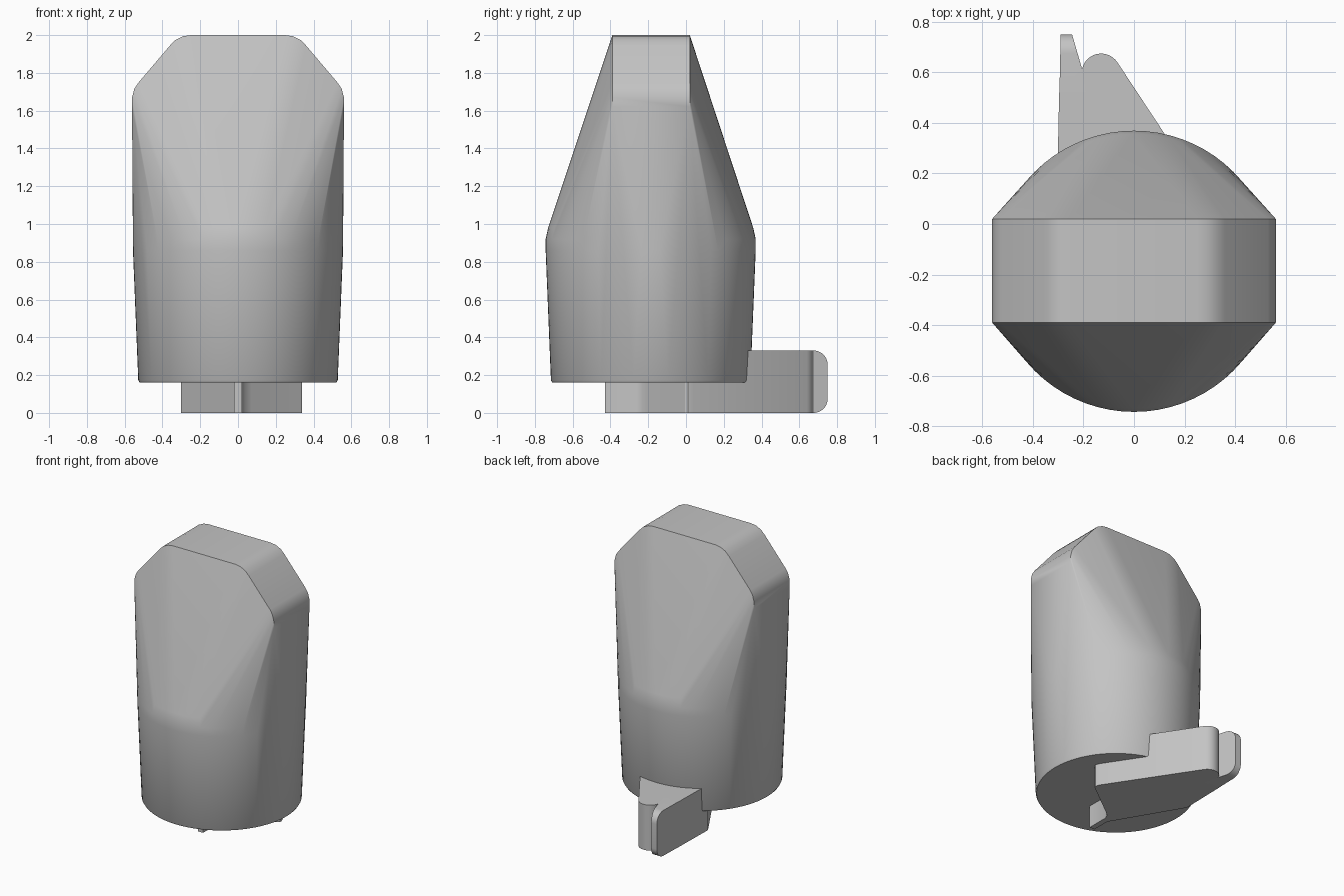
import bpy, bmesh, math

if "Cube" in bpy.data.objects:
    bpy.data.objects.remove(bpy.data.objects["Cube"], do_unlink=True)

# One neutral grey for everything
grey = bpy.data.materials.new("neutral_grey")
grey.use_nodes = True
colour = (0.55, 0.55, 0.55, 1.0)
grey.diffuse_color = colour
grey.node_tree.nodes["Principled BSDF"].inputs["Base Color"].default_value = colour


def finish(bm, name, angle=30):
    bmesh.ops.recalc_face_normals(bm, faces=bm.faces[:])
    mesh = bpy.data.meshes.new(name)
    bm.to_mesh(mesh)
    bm.free()
    mesh.materials.append(grey)
    obj = bpy.data.objects.new(name, mesh)
    bpy.context.collection.objects.link(obj)
    bpy.ops.object.select_all(action="DESELECT")
    obj.select_set(True)
    bpy.context.view_layer.objects.active = obj
    bpy.ops.object.shade_smooth_by_angle(angle=math.radians(angle))
    return obj


def loft(name, lower, upper):
    """Closed prism between two matching outlines."""
    bm = bmesh.new()
    a = [bm.verts.new(p) for p in lower]
    b = [bm.verts.new(p) for p in upper]
    n = len(a)
    bm.faces.new(a[::-1])
    bm.faces.new(b)
    for i in range(n):
        j = (i + 1) % n
        bm.faces.new((a[i], a[j], b[j], b[i]))
    return finish(bm, name)


def arc(cx, cy, r, start, end, steps=10):
    return [(cx + r * math.cos(math.radians(start + (end - start) * i / steps)),
             cy + r * math.sin(math.radians(start + (end - start) * i / steps)))
            for i in range(steps + 1)]


# Body: round lower barrel blended into a flat chamfered slab
CENTRE_Y = -0.187
bm = bmesh.new()
for z, r in ((0.162, 0.522), (0.172, 0.528), (0.86, 0.556), (0.92, 0.556), (0.98, 0.543)):
    for i in range(72):
        t = math.tau * i / 72
        bm.verts.new((r * math.cos(t), CENTRE_Y + r * math.sin(t), z))
slab = [(0.561, 1.62), (0.561, 1.67), (0.549, 1.715), (0.53, 1.745),
        (0.36, 1.945), (0.33, 1.975), (0.29, 1.994), (0.25, 2.0)]
for side in (-1, 1):
    for y in (-0.39, 0.02):
        for x, z in slab:
            bm.verts.new((side * x, y, z))
hull = bmesh.ops.convex_hull(bm, input=bm.verts[:])
bmesh.ops.delete(bm, geom=[v for v in bm.verts if not v.link_faces], context="VERTS")
bmesh.ops.dissolve_limit(bm, angle_limit=0.005, verts=bm.verts[:], edges=bm.edges[:])
finish(bm, "body")

# Latch: slanted lever under the body with a rounded nose at the back
outline = [(0.335, -0.005), (0.34, 0.01), (0.33, 0.04)]
outline += arc(-0.13, 0.597, 0.077, 33, 175, 14)
outline += [(-0.19, 0.52), (-0.296, 0.52), (-0.303, 0.18), (-0.02, -0.30),
            (-0.02, -0.43), (0.02, -0.43), (0.02, -0.27), (0.035, -0.235), (0.07, -0.205)]
loft("latch_lever", [(x, y, 0.0) for x, y in outline], [(x, y, 0.33) for x, y in outline])

# Fin: thin tapered plate beside the nose, with rounded tip corners
R = 0.075
profile = [(0.45, 0.0)] + arc(0.75 - R, R, R, -90, 0) + arc(0.75 - R, 0.33 - R, R, 0, 90) + [(0.45, 0.33)]


def inner_x(y):
    return -0.245 + (0.75 - y) * 0.29


loft("latch_fin", [(-0.302 + (y - 0.2) * 0.022, y, z) for y, z in profile],
     [(inner_x(y), y, z) for y, z in profile])
